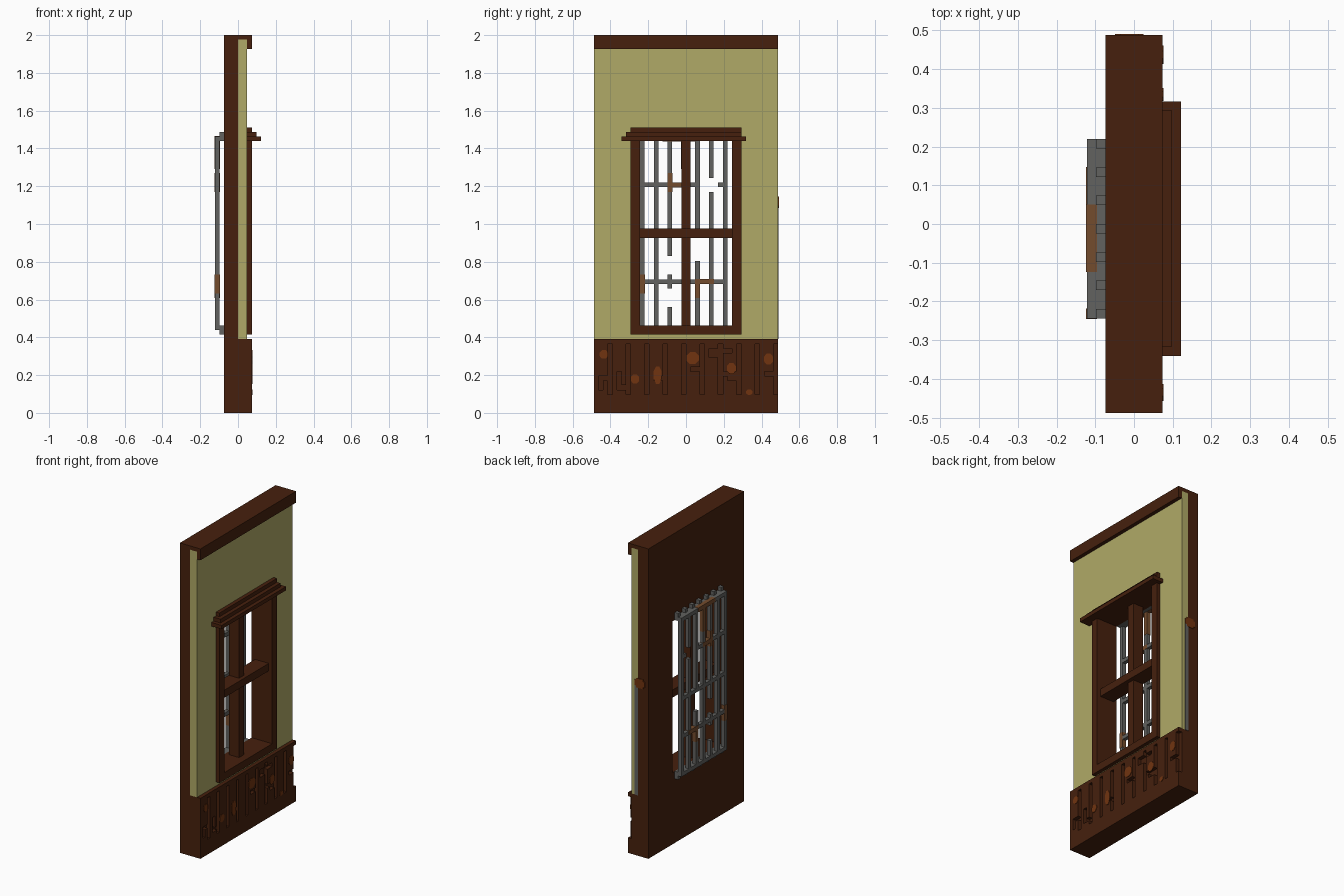
import bpy, bmesh, math
from mathutils import Vector

cube = bpy.data.objects.get("Cube")
if cube:
    bpy.data.objects.remove(cube, do_unlink=True)

U = 2 / 82  # block unit: the wall is 82 units tall


def material(name, rgb):
    m = bpy.data.materials.new(name)
    m.use_nodes = True
    m.diffuse_color = (*rgb, 1)
    bsdf = next(n for n in m.node_tree.nodes if n.type == 'BSDF_PRINCIPLED')
    bsdf.inputs["Base Color"].default_value = (*rgb, 1)
    bsdf.inputs["Roughness"].default_value = 0.9
    return m


WOOD = material("dark_wood", (0.061, 0.0145, 0.004))
PLASTER = material("plaster", (0.434, 0.402, 0.135))
IRON = material("grey_iron", (0.122, 0.122, 0.115))
ORANGE = material("orange_rust", (0.165, 0.034, 0.005))
RUST = material("iron_rust", (0.175, 0.072, 0.026))


def finish(name, bm, mat):
    me = bpy.data.meshes.new(name)
    bmesh.ops.recalc_face_normals(bm, faces=bm.faces)
    bm.to_mesh(me)
    bm.free()
    me.materials.append(mat)
    ob = bpy.data.objects.new(name, me)
    bpy.context.collection.objects.link(ob)
    return ob


def boxes(name, mat, items, grow=0.0):
    """Each item is (x0, x1, y0, y1, z0, z1) in block units."""
    bm = bmesh.new()
    for x0, x1, y0, y1, z0, z1 in items:
        lo, hi = Vector((x0, y0, z0)), Vector((x1, y1, z1))
        vs = bmesh.ops.create_cube(bm, size=1)["verts"]
        for v in vs:
            v.co = Vector([(lo[i] + hi[i]) / 2 * U + v.co[i] * ((hi[i] - lo[i]) * U + 2 * grow)
                           for i in range(3)])
    return finish(name, bm, mat)


def ring(x0, x1, outer, inner):
    """Four boxes around a rectangular opening; rectangles are (y0, y1, z0, z1)."""
    a, b, c, d = outer
    e, f, g, h = inner
    return [(x0, x1, a, e, c, d), (x0, x1, f, b, c, d),
            (x0, x1, e, f, c, g), (x0, x1, e, f, h, d)]


# Wall core, plaster face and top beam
boxes("wall_back", WOOD, ring(-3, 0, (-20, 20, 16, 81), (-10, 10, 19, 59)))
boxes("plaster_face", PLASTER, ring(0, 2, (-20, 20, 16, 81), (-12, 12, 17, 62)))
boxes("top_beam", WOOD, [(-3, 3, -20, 20, 81, 82), (2, 3, -20, 20, 79, 81)])

# Lower panelling: plain core, base and ledge
boxes("panel_base", WOOD, [(-3, 2, -20, 20, 0, 16), (2, 3, -20, 20, 0, 4),
                           (2, 3, -20, 20, 15, 16)])

# Planks with regular grooves and a few broken notches (y0, y1, z0, z1)
cuts = [(y, y + 1, 4, 15) for y in range(-17, 20, 4)]
cuts += [(-19, -18, 5, 8), (-18, -17, 7, 8), (-15, -13, 5, 6), (-15, -14, 6, 9),
         (-7, -5, 7, 8), (1, 3, 9, 10), (5, 7, 12, 14), (8, 10, 13, 14),
         (8, 9, 8, 9), (9, 11, 7, 9), (17, 19, 8, 9)]
planks = []
for y in range(-20, 20):
    start = None
    for z in range(4, 16):
        solid = z < 15 and not any(a <= y < b and c <= z < d for a, b, c, d in cuts)
        if solid and start is None:
            start = z
        elif not solid and start is not None:
            planks.append((2, 3, y, y + 1, start, z))
            start = None
boxes("panel_planks", WOOD, planks)

# Rust patches on the panelling (centre y, z and radii)
bm = bmesh.new()
for y, z, ry, rz in [(-.435, .31, .024, .025), (-.27, .18, .024, .026), (-.15, .20, .023, .05),
                     (.035, .29, .036, .034), (.24, .235, .026, .032),
                     (.437, .285, .026, .032), (.335, .11, .018, .016)]:
    ring_pts = [(y + ry * math.cos(math.radians(a)), z + rz * math.sin(math.radians(a)))
                for a in range(22, 382, 45)]
    face = bm.faces.new([bm.verts.new((3 * U, p, q)) for p, q in ring_pts])
    ext = bmesh.ops.extrude_face_region(bm, geom=[face])["geom"]
    for v in ext:
        if isinstance(v, bmesh.types.BMVert):
            v.co.x += 0.003
finish("panel_rust_patches", bm, ORANGE)

# Window frame, bars and stepped lintel
boxes("window_frame", WOOD, ring(0, 3, (-12, 12, 17, 59), (-10, 10, 19, 59))[:3])
boxes("window_mullion", WOOD, [(-2, 1, -1, 1, 19, 59)])
boxes("window_transom", WOOD, [(-2, 2, -10, 10, 38, 40)])
boxes("window_lintel", WOOD, [(0, 5, -14, 13, 59, 60), (0, 4, -13, 12, 60, 61),
                              (0, 3, -12, 12, 61, 62)])

# Iron grille: upright bars, some of them broken
broken = {-4: [(18, 23), (27, 30), (34, 60)], 2: [(18, 33), (38, 60)],
          5: [(18, 48), (51, 60)]}
uprights, lugs = [], []
for y in range(-10, 9, 3):
    uprights += [(-5, -4, y, y + 1, a, b) for a, b in broken.get(y, [(18, 60)])]
    lugs += [(-4, -3, y, y + 1, 17, 19), (-4, -3, y, y + 1, 59, 61)]
boxes("grille_uprights", IRON, uprights)
boxes("grille_lugs", IRON, lugs)
boxes("grille_crossbars", IRON, [(-5, -3, -10, 9, 18, 19), (-5, -3, -10, 9, 59, 60),
                                 (-5, -4, -10, 9, 28, 29), (-5, -4, -10, 9, 38, 39),
                                 (-5, -4, -10, 3, 49, 50), (-5, -4, 7, 9, 49, 50)])

# Rusted lengths of the grille
boxes("grille_rust", RUST, [(-5, -4, -4, -3, 48, 52), (-5, -4, -4, 0, 49, 50),
                            (-5, -4, -10, -9, 26, 30), (-5, -4, 2, 3, 25, 29),
                            (-5, -4, 2, 6, 28, 29), (-5, -4, -5, 2, 59, 60),
                            (-5, -4, -1, 0, 53, 59)], grow=0.0015)

# Iron strip and rust spot on the far end of the wall
boxes("end_strip", IRON, [(0, 1, 20, 20.12, 16, 45)])
boxes("end_rust_spot", ORANGE, [(-2, 1, 20, 20.15, 45, 46.5), (-1.5, 0.5, 20, 20.15, 44.5, 47)])
